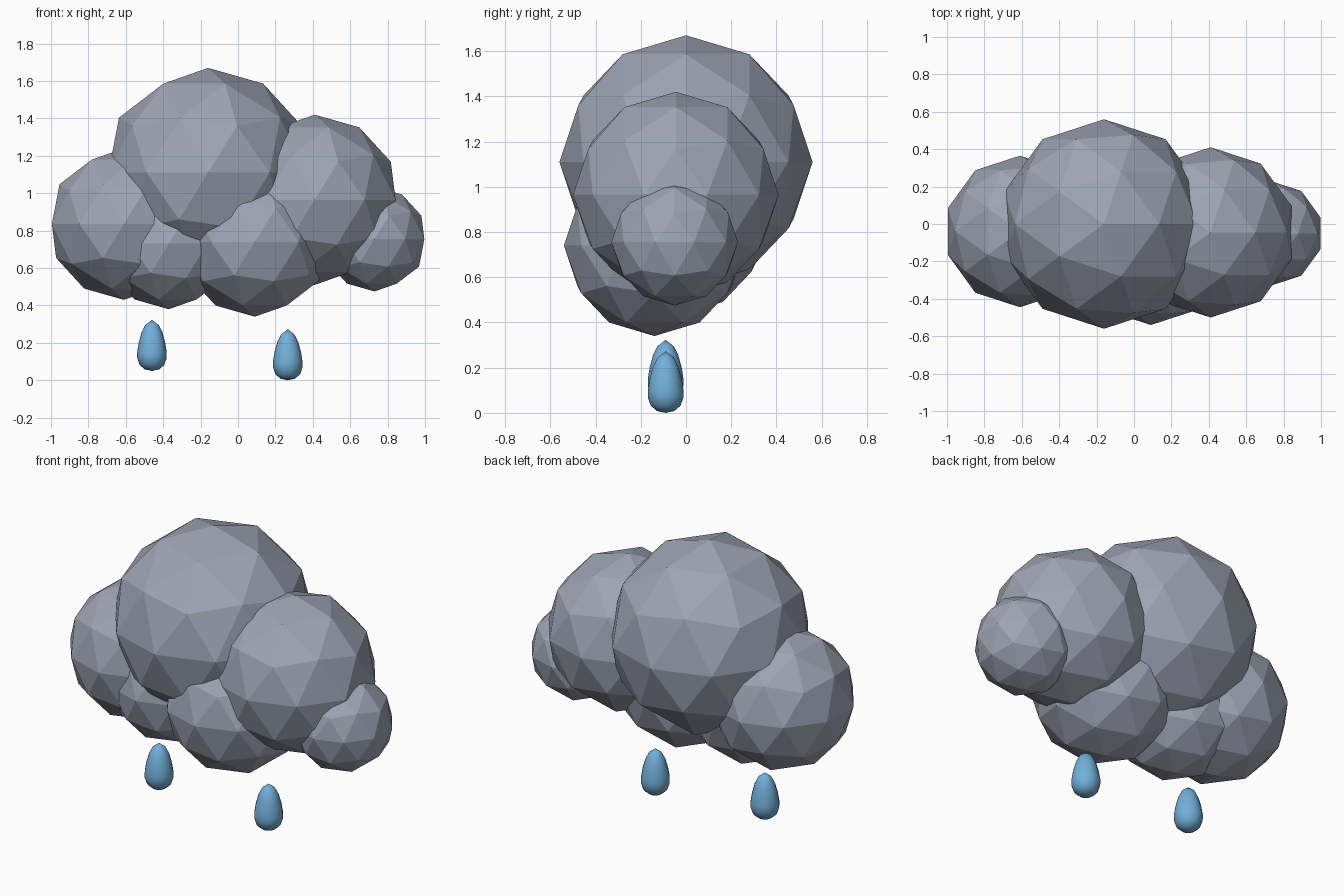
import bpy
import bmesh
import math

cube = bpy.data.objects.get("Cube")
if cube:
    bpy.data.objects.remove(cube, do_unlink=True)


def make_material(name, rgb):
    mat = bpy.data.materials.new(name)
    mat.use_nodes = True
    colour = (*rgb, 1.0)
    mat.diffuse_color = colour
    mat.node_tree.nodes["Principled BSDF"].inputs["Base Color"].default_value = colour
    return mat


def add_object(name, bm, location, mat, smooth):
    mesh = bpy.data.meshes.new(name)
    for face in bm.faces:
        face.smooth = smooth
    bm.to_mesh(mesh)
    bm.free()
    mesh.materials.append(mat)
    obj = bpy.data.objects.new(name, mesh)
    obj.location = location
    bpy.context.collection.objects.link(obj)
    return obj


def puff(name, location, radius):
    bm = bmesh.new()
    bmesh.ops.create_icosphere(bm, subdivisions=2, radius=radius)
    add_object(name, bm, location, cloud_grey, smooth=False)


def raindrop(name, location):
    # Spin a teardrop profile of (radius, height) about the vertical axis
    profile = [(0, 0), (0.038, 0.008), (0.066, 0.032), (0.079, 0.07), (0.079, 0.1),
               (0.071, 0.15), (0.056, 0.205), (0.036, 0.245), (0, 0.273)]
    bm = bmesh.new()
    verts = [bm.verts.new((r, 0, z)) for r, z in profile]
    edges = [bm.edges.new(pair) for pair in zip(verts, verts[1:])]
    bmesh.ops.spin(bm, geom=verts + edges, cent=(0, 0, 0), axis=(0, 0, 1),
                   angle=math.tau, steps=16, use_merge=True)
    bmesh.ops.remove_doubles(bm, verts=bm.verts, dist=0.0005)
    bmesh.ops.recalc_face_normals(bm, faces=bm.faces)
    add_object(name, bm, location, rain_blue, smooth=True)


cloud_grey = make_material("cloud grey", (0.34, 0.37, 0.45))
rain_blue = make_material("rain blue", (0.17, 0.43, 0.70))

# Faceted cloud puffs
puff("main_puff", (-0.16, 0, 1.11), 0.56)
puff("left_puff", (0.41, -0.045, 0.965), 0.455)
puff("small_left_puff", (0.73, -0.05, 0.755), 0.28)
puff("right_puff", (-0.61, -0.04, 0.835), 0.405)
puff("front_puff", (0.09, -0.14, 0.74), 0.40)
puff("small_front_puff", (-0.37, -0.09, 0.73), 0.35)

# Falling raindrops
raindrop("right_raindrop", (-0.46, -0.09, 0.05))
raindrop("left_raindrop", (0.266, -0.09, 0))
